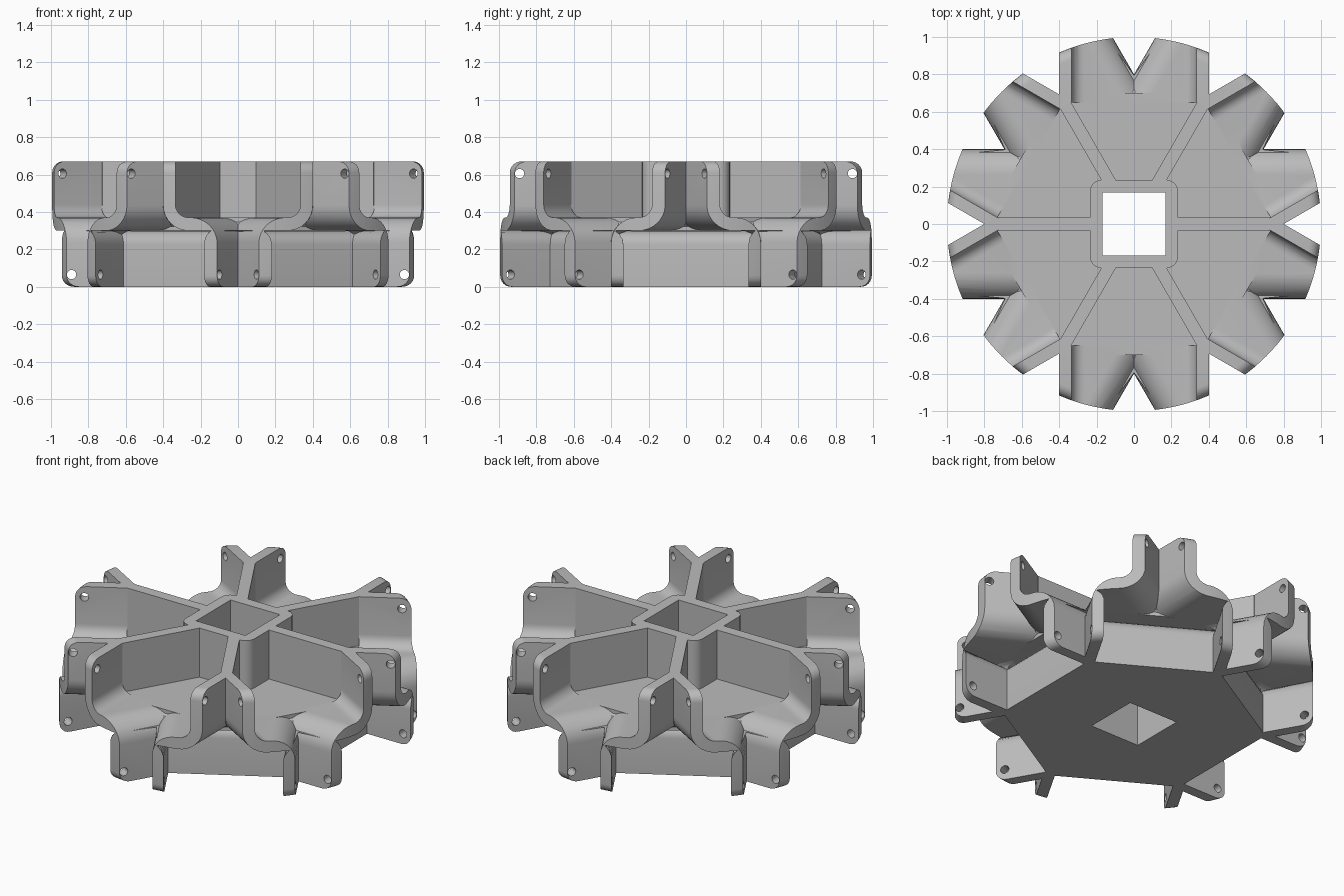
import bpy, bmesh, math
from mathutils import Matrix, Vector

if "Cube" in bpy.data.objects:
    bpy.data.objects.remove(bpy.data.objects["Cube"])

H = 0.67           # total height
FLOOR, ROOF = 0.37, 0.30   # shelf top and underside
T30 = math.tan(math.radians(30))

grey = bpy.data.materials.new("plain grey")
grey.diffuse_color = (0.5, 0.5, 0.5, 1)
grey.use_nodes = True
grey.node_tree.nodes["Principled BSDF"].inputs["Base Color"].default_value = grey.diffuse_color


def make_object(name, bm):
    bmesh.ops.recalc_face_normals(bm, faces=bm.faces)
    me = bpy.data.meshes.new(name)
    bm.to_mesh(me)
    bm.free()
    ob = bpy.data.objects.new(name, me)
    bpy.context.collection.objects.link(ob)
    me.materials.append(grey)
    return ob


def loft(bm, rings):
    """Closed solid through rings with equal point counts."""
    loops = [[bm.verts.new(p) for p in ring] for ring in rings]
    n = len(loops[0])
    for a, b in zip(loops, loops[1:]):
        for i in range(n):
            j = (i + 1) % n
            bm.faces.new((a[i], a[j], b[j], b[i]))
    bm.faces.new(loops[0])
    bm.faces.new(loops[-1])


def prism(bm, points, z0, z1):
    loft(bm, [[(x, y, z) for x, y in points] for z in (z0, z1)])


def six_around(name, build, start=0, flip=False):
    """Six turned copies of a part that points along +x; flip turns it upside down."""
    bm = bmesh.new()
    for k in range(6):
        part = bmesh.new()
        build(part)
        if flip:
            bmesh.ops.transform(part, matrix=Matrix.Translation((0, 0, H)) @ Matrix.Diagonal((1, 1, -1, 1)), verts=part.verts)
        bmesh.ops.rotate(part, cent=(0, 0, 0), verts=part.verts,
                         matrix=Matrix.Rotation(math.radians(start + 60 * k), 3, 'Z'))
        tmp = bpy.data.meshes.new("tmp")
        part.to_mesh(tmp)
        part.free()
        bm.from_mesh(tmp)
        bpy.data.meshes.remove(tmp)
    return make_object(name, bm)


def channel(bm):
    # straight outer channel with filleted floor
    prism(bm, [(0.645, -0.335), (1.3, -0.335), (1.3, 0.335), (0.645, 0.335)], FLOOR, 0.8)
    bm.normal_update()
    low = [e for e in bm.edges if all(v.co.z < FLOOR + 0.01 for v in e.verts)
           and (e.verts[0].co.x < 1 or e.verts[1].co.x < 1)]
    bmesh.ops.bevel(bm, geom=low, offset=0.075, segments=6, profile=0.5, affect='EDGES')


def top_channel(bm):
    # like the channel, but open at its inner end
    r, steps = 0.07, 6
    arc = [(0.335 - r + r * math.sin(a), FLOOR + r - r * math.cos(a))
           for a in [math.pi / 2 * i / steps for i in range(steps + 1)]]
    prof = arc + [(0.335, 0.8), (-0.335, 0.8)] + [(-y, z) for y, z in reversed(arc)]
    loft(bm, [[(x, y, z) for y, z in prof] for x in (0.645, 1.3)])


def wedge(bm):
    # inner pocket between two radial ribs
    w = (0.65 - 0.067) * T30
    prism(bm, [(0.067, 0), (0.65, -w), (0.65, w)], FLOOR - 0.002, 0.8)


def notch(bm):
    # V notch, flaring into a rounded corner under the shelf
    r, steps = 0.135, 8
    levels = [(0.8, 0)]
    for i in range(steps + 1):
        a = math.pi / 2 * i / steps
        levels.append((ROOF + r - r * math.sin(a), r * (1 - math.cos(a))))
    levels.append((ROOF - 0.01, r))
    rings = []
    for z, d in levels:
        tip = 0.8 - 2 * d
        x0 = max(tip + 0.001, 0.70)
        w0, w1 = (x0 - tip) * T30, (1.2 - tip) * T30
        rings.append([(x0, -w0, z), (1.2, -w1, z), (1.2, w1, z), (x0, w0, z)])
    loft(bm, rings)


def pin_holes(bm):
    # small cross hole near the tip of each side wall
    for y in (-0.37, 0.37):
        ring = [(0.89 + 0.025 * math.cos(a), 0.605 + 0.025 * math.sin(a))
                for a in [math.tau * i / 16 for i in range(16)]]
        loft(bm, [[(x, y + s, z) for x, z in ring] for s in (-0.055, 0.055)])


# round body with softened rims
bm = bmesh.new()
r = 0.06
arc = [math.pi / 2 * i / 6 for i in range(7)]
profile = [(1 - r + r * math.sin(a), r - r * math.cos(a)) for a in arc]
profile += [(x, H - z) for x, z in reversed(profile)]
loft(bm, [[(rad * math.cos(math.tau * i / 144), rad * math.sin(math.tau * i / 144), z)
           for i in range(144)] for rad, z in profile])
body = make_object("wheel_hub", bm)

# rounded square collar around the centre hole
bm = bmesh.new()
collar = []
for q in range(4):
    for i in range(6):
        a = math.pi / 2 * (q + i / 5)
        c = Vector((0.175, 0.175)) @ Matrix.Rotation(-math.pi / 2 * q, 2)
        c = Matrix.Rotation(math.pi / 2 * q, 2) @ Vector((0.175, 0.175))
        collar.append((c.x + 0.06 * math.cos(a), c.y + 0.06 * math.sin(a)))
prism(bm, collar, 0.3, H)
hub_collar = make_object("centre_collar", bm)

# square shaft hole
bm = bmesh.new()
s = 0.168
prism(bm, [(-s, -s), (s, -s), (s, s), (-s, s)], -0.2, 0.9)
shaft = make_object("shaft_hole", bm)

steps = [
    (six_around("inner_pockets", wedge, 30), 'DIFFERENCE'),
    (six_around("upper_channels", top_channel, 30), 'DIFFERENCE'),
    (six_around("lower_channels", channel, 0, True), 'DIFFERENCE'),
    (six_around("upper_notches", notch, 0), 'DIFFERENCE'),
    (six_around("lower_notches", notch, 30, True), 'DIFFERENCE'),
    (six_around("upper_pin_holes", pin_holes, 30), 'DIFFERENCE'),
    (six_around("lower_pin_holes", pin_holes, 0, True), 'DIFFERENCE'),
    (hub_collar, 'UNION'),
    (shaft, 'DIFFERENCE'),
]
for cutter, op in steps:
    mod = body.modifiers.new(cutter.name, 'BOOLEAN')
    mod.object, mod.operation, mod.solver = cutter, op, 'EXACT'

# bake the cuts and drop the helpers
result = bpy.data.meshes.new_from_object(body.evaluated_get(bpy.context.evaluated_depsgraph_get()))
body.modifiers.clear()
body.data = result
for cutter, _ in steps:
    bpy.data.objects.remove(cutter)

bpy.context.view_layer.objects.active = body
body.select_set(True)
bpy.ops.object.shade_smooth_by_angle(angle=math.radians(30))
